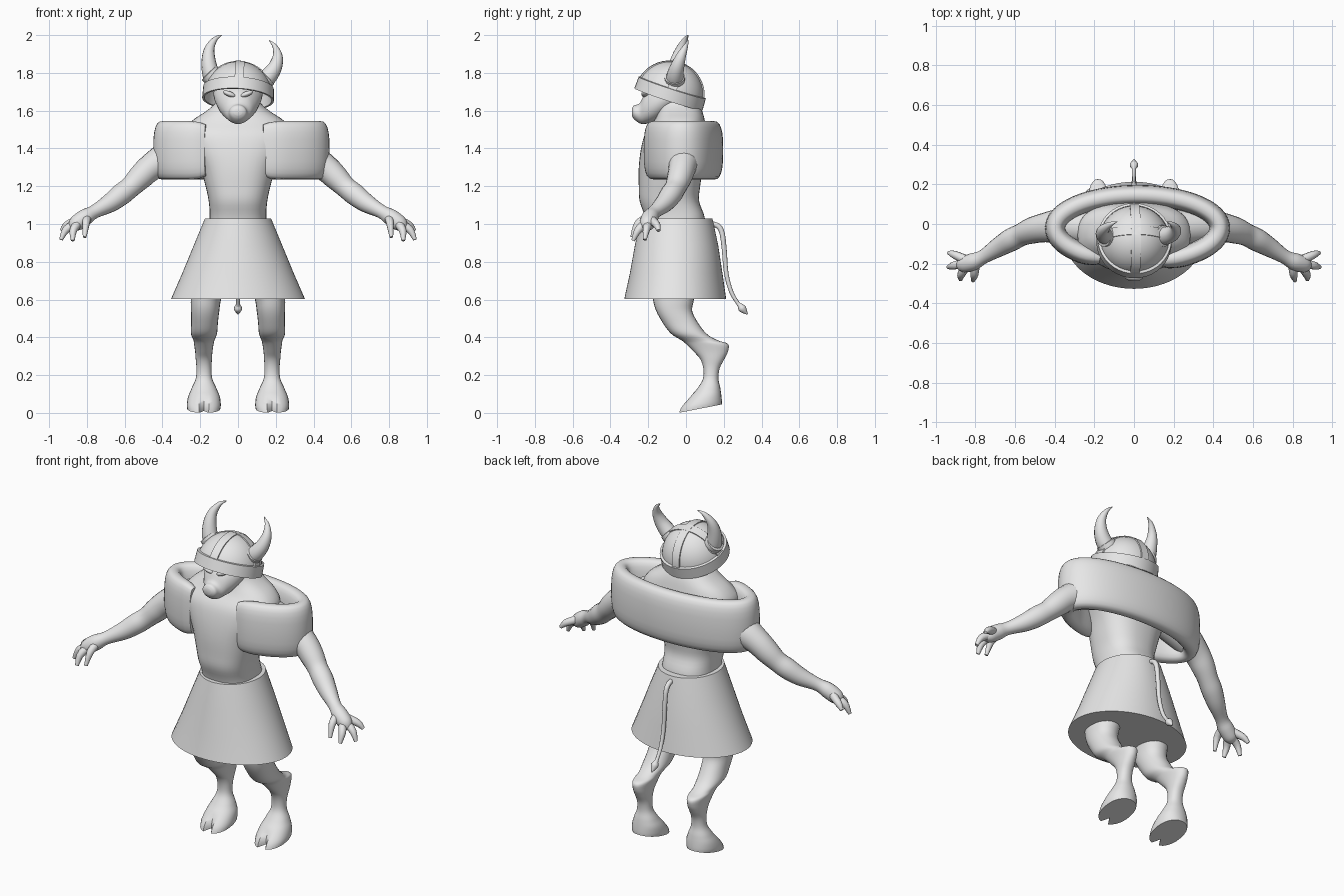
import bpy, bmesh, math
from mathutils import Vector, Matrix

if "Cube" in bpy.data.objects:
    bpy.data.objects.remove(bpy.data.objects["Cube"])

GREY = bpy.data.materials.new("plain_grey")
GREY.diffuse_color = (0.8, 0.8, 0.8, 1)
GREY.use_nodes = True
GREY.node_tree.nodes["Principled BSDF"].inputs["Base Color"].default_value = GREY.diffuse_color


def make(name, rings, closed=False, caps=True, angle=40, matrix=None):
    """Skin a list of equal-length point rings."""
    bm = bmesh.new()
    rows = [[bm.verts.new(p) for p in r] for r in rings]
    n = len(rows[0])
    for i in range(len(rows) if closed else len(rows) - 1):
        a, b = rows[i], rows[(i + 1) % len(rows)]
        for j in range(n):
            k = (j + 1) % n
            bm.faces.new((a[j], a[k], b[k], b[j]))
    if caps and not closed:
        bm.faces.new(rows[0])
        bm.faces.new(rows[-1])
    bmesh.ops.recalc_face_normals(bm, faces=bm.faces)
    me = bpy.data.meshes.new(name)
    bm.to_mesh(me)
    bm.free()
    if matrix:
        me.transform(matrix)
    me.materials.append(GREY)
    ob = bpy.data.objects.new(name, me)
    bpy.context.collection.objects.link(ob)
    bpy.ops.object.select_all(action='DESELECT')
    ob.select_set(True)
    bpy.context.view_layer.objects.active = ob
    bpy.ops.object.shade_smooth_by_angle(angle=math.radians(angle))
    return ob


def smooth(rows, steps=4):
    """Catmull-Rom through rows of numbers."""
    out = []
    for i in range(len(rows) - 1):
        p = [rows[max(i - 1, 0)], rows[i], rows[i + 1], rows[min(i + 2, len(rows) - 1)]]
        for s in range(steps):
            t = s / steps
            out.append([0.5 * (2 * b + (c - a) * t + (2 * a - 5 * b + 4 * c - d) * t * t
                               + (3 * b - a - 3 * c + d) * t ** 3) for a, b, c, d in zip(*p)])
    return out + [list(rows[-1])]


def oval(n, e=2.0):
    """Unit superellipse."""
    pts = []
    for j in range(n):
        a = 2 * math.pi * j / n
        c, s = math.cos(a), math.sin(a)
        pts.append((math.copysign(abs(c) ** (2 / e), c), math.copysign(abs(s) ** (2 / e), s)))
    return pts


def tube(name, rows, ref, n=14, steps=4):
    """Tube along rows of (x, y, z, radius)."""
    rows = smooth(rows, steps)
    pts = [Vector(r[:3]) for r in rows]
    rings = []
    for i, p in enumerate(pts):
        t = (pts[min(i + 1, len(pts) - 1)] - pts[max(i - 1, 0)]).normalized()
        u = t.cross(Vector(ref)).normalized()
        v = t.cross(u)
        r = max(rows[i][3], 0.002)
        rings.append([p + u * (c * r) + v * (s * r) for c, s in oval(n)])
    return make(name, rings)


def lathe(name, profile, n=40, closed=False, caps=False, matrix=None, angle=40):
    rings = [[(c * r, s * r, z) for c, s in oval(n)] for r, z in profile]
    return make(name, rings, closed, caps, angle, matrix)


def ball(name, matrix, size, n=12):
    prof = [(max(math.sin(math.pi * i / n), 0.01), -math.cos(math.pi * i / n)) for i in range(n + 1)]
    return lathe(name, prof, 16, caps=True, matrix=matrix @ Matrix.Diagonal((*size, 1)))


# Torso, shoulders and neck: (z, half width, front y, back y)
torso = [(0.75, .20, -.20, .10), (0.92, .165, -.20, .10), (1.03, .15, -.215, .10),
         (1.12, .155, -.245, .07), (1.20, .172, -.25, .075), (1.30, .20, -.25, .09),
         (1.40, .25, -.238, .10), (1.48, .285, -.215, .11), (1.545, .245, -.17, .10),
         (1.60, .165, -.15, .085), (1.65, .115, -.15, .06), (1.74, .09, -.15, .03)]
make("torso", [[(c * rx, (y0 + y1) / 2 + s * (y1 - y0) / 2, z) for c, s in oval(36, 2.5)]
               for z, rx, y0, y1 in smooth(torso)])

# Skirt: flared, closed underneath
make("skirt", [[(c * rx, cy + s * ry, z) for c, s in oval(56)]
               for z, rx, cy, ry in ((1.03, .175, -.05, .19), (.89, .233, -.05, .22),
                                     (.74, .295, -.052, .245), (.602, .355, -.057, .27))])

# Thick shoulder ring, open at the chest, tall rounded section swept around an ellipse
ring = []
STEPS = 60
for i in range(STEPS + 1):
    a = math.radians(-74 + (243 + 74) * i / STEPS)
    c, s = math.cos(a), math.sin(a)
    ry = .165 if s > 0 else .172
    nx, ny = c * ry, s * .415
    l = math.hypot(nx, ny)
    end = min(i, STEPS - i)                               # rounded ends
    k = (.6, .85, .95)[end] if end < 3 else 1
    h = (.88, .96, .99)[end] if end < 3 else 1
    ring.append([(.018 + c * .415 + u * k * .052 * nx / l, -.02 + s * ry + u * k * .052 * ny / l,
                  1.39 + v * h * .155) for u, v in oval(24, 2.8)])
make("shoulder_ring", ring)

# Head, swept front to back: (y, half width, bottom z, top z)
head = [(-.287, .022, 1.575, 1.61), (-.275, .043, 1.555, 1.628), (-.245, .053, 1.533, 1.64),
        (-.215, .078, 1.53, 1.695), (-.16, .108, 1.545, 1.74), (-.08, .13, 1.59, 1.78),
        (.01, .12, 1.62, 1.77), (.055, .08, 1.64, 1.72)]
make("head", [[(c * rx, y, (z0 + z1) / 2 + s * (z1 - z0) / 2) for c, s in oval(24)]
              for y, rx, z0, z1 in smooth(head)])

# Helmet, tilted back and rolled a little
HM = (Matrix.Translation((0, -.093, 1.66)) @ Matrix.Rotation(math.radians(3), 4, 'Y')
      @ Matrix.Rotation(math.radians(-18), 4, 'X'))
dome = [(.178, 0.0)] + [(max(.179 * math.cos(a), .003), .02 + .183 * math.sin(a))
                        for a in [math.pi / 2 * i / 12 for i in range(13)]]
lathe("helmet_dome", dome, matrix=HM)
lathe("helmet_rim", [(.178, 0), (.19, 0), (.187, .065), (.174, .068)], closed=True, matrix=HM, angle=30)
for name, turn in (("helmet_long_strap", 0), ("helmet_cross_strap", 90)):
    strap = []
    for i in range(25):
        a = math.pi * i / 24
        strap.append([(w, r * math.cos(a), .02 + r * math.sin(a))
                      for w, r in ((-.024, .174), (-.024, .186), (.024, .186), (.024, .174))])
    make(name, strap, matrix=HM @ Matrix.Rotation(math.radians(turn), 4, 'Z'), angle=30)

# Horns and their collars
tube("left_horn", [(-.125, -.06, 1.755, .046), (-.145, -.058, 1.80, .045), (-.156, -.045, 1.87, .037),
                   (-.15, -.025, 1.93, .026), (-.12, -.002, 1.98, .013), (-.085, .012, 2.0, .002)], (0, 1, 0))
tube("right_horn", [(.125, -.06, 1.745, .046), (.165, -.058, 1.785, .045), (.198, -.045, 1.835, .037),
                    (.21, -.025, 1.89, .026), (.195, -.002, 1.94, .013), (.165, .012, 1.972, .002)], (0, 1, 0))
for s, name in ((-1, "left"), (1, "right")):
    m = (Matrix.Translation((s * .146, -.06, 1.782 - s * .01))
         @ Matrix.Rotation(math.radians(s * 45), 4, 'Y'))
    lathe(name + "_horn_collar", [(.038, -.015), (.054, -.015), (.054, .01), (.038, .014)], 20,
          closed=True, matrix=m)

# Leg: (z, centre x, half width, front y, back y)
leg = [(.85, .13, .10, -.19, .08), (.70, .155, .09, -.19, .06), (.60, .17, .080, -.175, .042),
       (.54, .174, .075, -.158, .033), (.48, .177, .071, -.125, .062), (.42, .18, .069, -.08, .108),
       (.385, .18, .056, -.025, .165), (.365, .181, .052, 0, .222), (.325, .181, .046, .04, .222),
       (.285, .181, .043, .075, .203), (.235, .18, .04, .092, .178), (.18, .18, .044, .09, .172),
       (.13, .18, .066, .06, .182), (.08, .18, .083, .02, .187), (.03, .181, .09, -.025, .19),
       (.0, .181, .088, -.04, .19)]
# Arm and digits: (x, y, z, radius)
arm = [(.22, -.02, 1.42, .09), (.36, -.01, 1.36, .088), (.46, -.02, 1.30, .073), (.52, -.035, 1.245, .066),
       (.57, -.055, 1.195, .057), (.62, -.08, 1.155, .058), (.68, -.115, 1.11, .05), (.76, -.165, 1.065, .036),
       (.81, -.19, 1.035, .044), (.86, -.205, 1.0, .040), (.885, -.21, .98, .02)]
digits = [((.85, -.18, 1.02), (.905, -.155, .995), (.935, -.145, .965)),
          ((.86, -.20, 1.0), (.91, -.21, .97), (.937, -.218, .917)),
          ((.85, -.22, 1.0), (.872, -.255, .965), (.875, -.28, .912)),
          ((.80, -.205, 1.03), (.805, -.255, 1.0), (.812, -.285, .93))]

for s, side in ((-1, "left"), (1, "right")):
    rings = []
    for z, cx, rx, y0, y1 in smooth(leg):
        row = []
        for c, q in oval(24, 2.2):
            y = (y0 + y1) / 2 + q * (y1 - y0) / 2
            if z < .09 and q < -.98:                       # cleft at the toe
                y += .05 * (1 - z / .09)
            lift = max(0, 1 - z / .12) * .045 * (y + .04) / .23   # heel is raised
            row.append((s * (cx + c * rx), y, z + lift))
        rings.append(row)
    make(side + "_leg", rings)
    tube(side + "_arm", [(s * x, y, z, r) for x, y, z, r in arm], (0, 0, 1), 18)
    for i, d in enumerate(digits):
        tube(f"{side}_digit_{i + 1}", [(s * p[0], p[1], p[2], r) for p, r in zip(d, (.024, .020, .010))],
             (1, 0, 0) if i == 3 else (0, 1, 0), 10)
    ball(side + "_brow", Matrix.Translation((s * .045, -.215, 1.688))
         @ Matrix.Rotation(math.radians(-s * 22), 4, 'Y'), (.036, .022, .014))

# Tail with a tuft
tube("tail", [(0, .09, .99, .014), (0, .15, .998, .014), (0, .187, .965, .014), (0, .202, .87, .013),
              (0, .213, .74, .012), (0, .24, .64, .011), (0, .275, .58, .010), (0, .287, .567, .015),
              (0, .30, .55, .021), (0, .325, .522, .003)], (1, 0, 0), 10)
